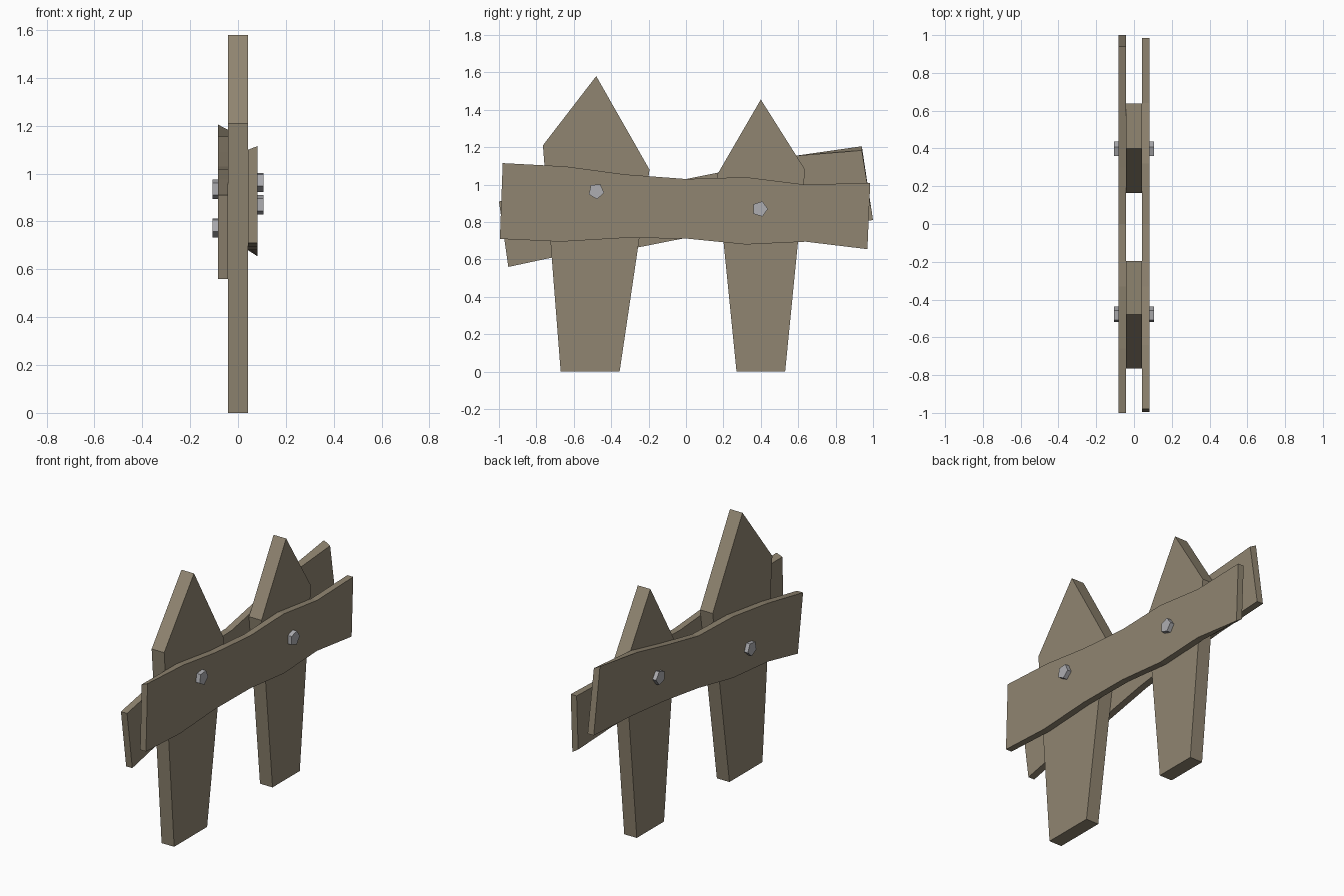
import bpy, bmesh, math

cube = bpy.data.objects.get("Cube")
if cube:
    bpy.data.objects.remove(cube)


def material(name, rgb):
    m = bpy.data.materials.new(name)
    m.use_nodes = True
    color = (*rgb, 1)
    m.diffuse_color = color
    m.node_tree.nodes["Principled BSDF"].inputs["Base Color"].default_value = color
    return m


wood = material("weathered wood", (0.28, 0.235, 0.165))
metal = material("grey metal", (0.42, 0.42, 0.44))


def slab(name, outline, x_inner, x_outer, mat, chamfer=None):
    """Extrude a (y, z) outline along x; chamfer lowers inner corners by index."""
    chamfer = chamfer or {}
    bm = bmesh.new()
    outer = [bm.verts.new((x_outer, y, z)) for y, z in outline]
    inner = [bm.verts.new((x_inner, y, z + chamfer.get(i, 0)))
             for i, (y, z) in enumerate(outline)]
    bm.faces.new(outer)
    bm.faces.new(inner[::-1])
    n = len(outline)
    for i in range(n):
        j = (i + 1) % n
        bm.faces.new((outer[i], inner[i], inner[j], outer[j]))
    bmesh.ops.recalc_face_normals(bm, faces=bm.faces)
    mesh = bpy.data.meshes.new(name)
    bm.to_mesh(mesh)
    bm.free()
    mesh.materials.append(mat)
    obj = bpy.data.objects.new(name, mesh)
    bpy.context.collection.objects.link(obj)
    return obj


# Pointed upright stakes
slab("front_stake", [(-0.67, 0), (-0.355, 0), (-0.195, 1.08), (-0.48, 1.58), (-0.765, 1.21)],
     -0.042, 0.042, wood)
slab("back_stake", [(0.27, 0), (0.53, 0), (0.637, 1.08), (0.4, 1.455), (0.165, 1.05)],
     -0.042, 0.042, wood)

# Warped cross planks, one on each side
left_top = [(-0.98, 1.115), (-0.64, 1.097), (-0.33, 1.055), (0, 1.03),
            (0.32, 1.04), (0.64, 1.0), (0.985, 1.01)]
left_bottom = [(0.97, 0.655), (0.64, 0.695), (0.32, 0.68), (0, 0.712),
               (-0.33, 0.715), (-0.67, 0.695), (-0.995, 0.71)]
slab("left_plank", left_top + left_bottom, 0.042, 0.081, wood, {0: -0.015, 7: 0.025})

right_top = [(-1.0, 0.91), (-0.66, 0.975), (-0.33, 1.02), (0, 1.03),
             (0.3, 1.09), (0.59, 1.155), (0.94, 1.205)]
right_bottom = [(1.0, 0.81), (0.64, 0.79), (0.32, 0.76), (0, 0.715),
                (-0.33, 0.65), (-0.67, 0.62), (-0.95, 0.56)]
slab("right_plank", right_top + right_bottom, -0.042, -0.083, wood, {6: -0.022})

# Five-sided bolt heads
bolts = [("left_front_bolt", 1, -0.48, 0.965, 60), ("left_back_bolt", 1, 0.395, 0.87, 0),
         ("right_front_bolt", -1, -0.48, 0.775, 60), ("right_back_bolt", -1, 0.395, 0.935, 0)]
for name, side, y, z, turn in bolts:
    angles = [math.radians(turn + 72 * k) for k in range(5)]
    ring = [(y + 0.043 * math.cos(a), z + 0.043 * math.sin(a)) for a in angles]
    slab(name, ring, side * 0.078, side * 0.107, metal)
